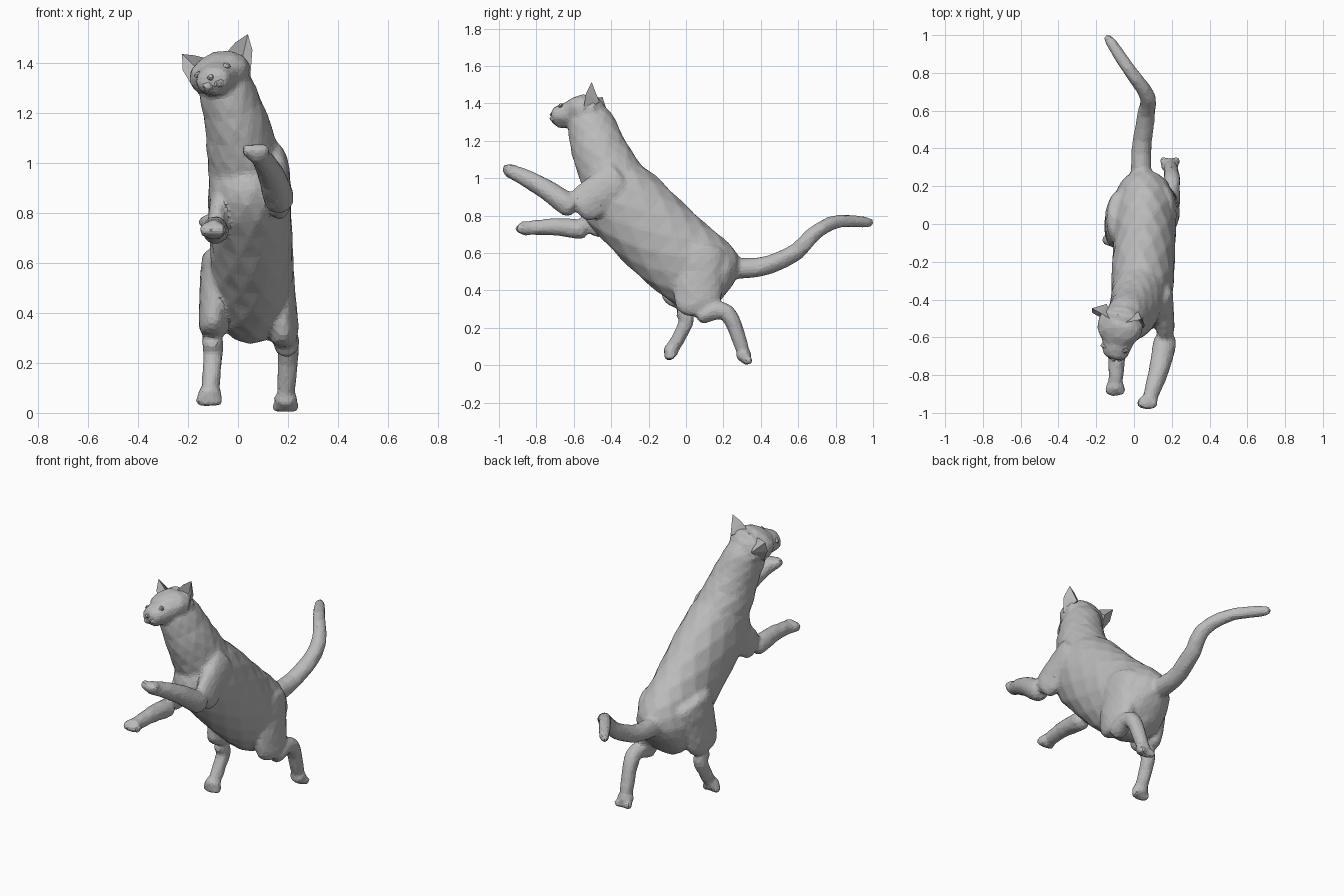
import bpy, bmesh, math, random
from mathutils import Vector, Matrix

random.seed(4)
default_cube = bpy.data.objects.get("Cube")
if default_cube:
    bpy.data.objects.remove(default_cube, do_unlink=True)

# One plain fur colour for the whole animal
grey = (.5, .5, .5, 1)
fur = bpy.data.materials.new("grey_fur")
fur.use_nodes = True
fur.diffuse_color = grey
fur.node_tree.nodes["Principled BSDF"].inputs["Base Color"].default_value = grey

SIDES = 12
RINGS = 18
ROUGHNESS = .003

# Head frame, turned and tilted toward the right
head_frame = (Matrix.Translation((-.075, -.55, 1.355))
              @ Matrix.Rotation(math.radians(-13), 4, "Z")
              @ Matrix.Rotation(math.radians(-16), 4, "Y"))


def finish(name, bm):
    """Roughen and store a bmesh as a flat-shaded object."""
    for vert in bm.verts:
        vert.co += Vector([random.uniform(-ROUGHNESS, ROUGHNESS) for axis in "xyz"])
    bmesh.ops.recalc_face_normals(bm, faces=bm.faces)
    bmesh.ops.triangulate(bm, faces=bm.faces)
    mesh = bpy.data.meshes.new(name)
    bm.to_mesh(mesh)
    bm.free()
    mesh.materials.append(fur)
    part = bpy.data.objects.new(name, mesh)
    bpy.context.collection.objects.link(part)
    return part


def along(points, t):
    """Point on a smooth curve through all the given points."""
    last = len(points) - 1
    index = min(int(t * last), last - 1)
    t = t * last - index
    before, start = points[max(index - 1, 0)], points[index]
    end, after = points[index + 1], points[min(index + 2, last)]
    leave, arrive = (end - before) / 2, (after - start) / 2
    rest = end - start
    return (start + leave * t + (rest * 3 - leave * 2 - arrive) * t ** 2
            + (leave + arrive - rest * 2) * t ** 3)


def tube(bm, path, first, final, depth=1, blunt=8, frame=Matrix()):
    """Tapered oval tube with domed ends; depth is its height over its width."""
    points = [Vector(point) for point in path]
    steps = [(1 - math.cos(math.pi * ring / RINGS)) / 2 for ring in range(RINGS + 1)]
    centres = [along(points, step) for step in steps]
    rings = []
    for index, (step, centre) in enumerate(zip(steps, centres)):
        tangent = centres[min(index + 1, RINGS)] - centres[max(index - 1, 0)]
        tangent.normalize()
        wide = (Vector((1, 0, 0)) - tangent * tangent.x).normalized()
        deep = tangent.cross(wide) * depth
        dome = math.sqrt(1 - abs(2 * step - 1) ** blunt)
        radius = (first + (final - first) * step) * max(dome, .1)
        ring = []
        for side in range(SIDES):
            angle = math.tau * (side + index % 2 / 2) / SIDES
            offset = wide * math.cos(angle) + deep * math.sin(angle)
            ring.append(bm.verts.new(frame @ (centre + offset * radius)))
        rings.append(ring)
    for lower, upper in zip(rings, rings[1:]):
        for side in range(SIDES):
            bm.faces.new((lower[side - 1], lower[side], upper[side], upper[side - 1]))
    bm.faces.new(rings[0])
    bm.faces.new(rings[-1])


def ball(bm, centre, size, frame=Matrix()):
    matrix = frame @ Matrix.Translation(centre) @ Matrix.Diagonal((*size, 1))
    bmesh.ops.create_icosphere(bm, subdivisions=2, radius=1, matrix=matrix)


def leg(bm, root, knee, ankle, paw, bulk, calf):
    """Muscled upper leg, slim lower leg and a four-toed paw."""
    tube(bm, (root, knee), bulk, bulk * .7, depth=2, blunt=6)
    tube(bm, (knee, ankle, paw), calf, .035)
    centre = Vector(paw)
    toward_ankle = (Vector(ankle) - centre).normalized()
    ball(bm, centre + toward_ankle * .03, (.049, .042, .04))
    for toe in (-1.5, -.5, .5, 1.5):
        offset = Vector((toe * .024, abs(toe) * .008, 0))
        ball(bm, centre + offset, (.018, .028, .026))


def face_part(name, centre, size):
    bm = bmesh.new()
    ball(bm, centre, size, head_frame)
    finish(name, bm)


def ear(name, side):
    """Pointed ear with a hollow front and a rounded back."""
    bm = bmesh.new()
    outline = ((.12, .03, -.03), (.15, .045, .06), (.14, .07, .125),
               (.09, .05, .105), (.03, .03, .07))
    rim = [bm.verts.new((x * side, y, z)) for x, y, z in outline]
    hollow = bm.verts.new((.1 * side, .07, .05))
    back = bm.verts.new((.09 * side, .11, .03))
    for index, corner in enumerate(rim):
        bm.faces.new((rim[index - 1], corner, hollow))
        bm.faces.new((corner, rim[index - 1], back))
    bm.transform(head_frame)
    finish(name, bm)


# Trunk, neck and tail
skin = bmesh.new()
tube(skin, ((.05, .22, .39), (.055, -.1, .64), (.03, -.49, 1.03)),
     .165, .17, depth=1.35, blunt=5)
tube(skin, ((.04, -.33, .88), (0, -.455, 1.13), (-.07, -.53, 1.37)),
     .165, .1, depth=1.15)
tube(skin, ((.04, .18, .52), (.04, .4, .525), (.065, .58, .6), (.07, .68, .7),
            (-.02, .81, .77), (-.15, 1, .76)), .058, .03, blunt=20)

# Legs in order: raised left front, right front, stretched left hind, right hind
leg(skin, (.14, -.33, 1), (.17, -.59, .83), (.13, -.78, .96), (.07, -.96, 1.05),
    .065, .07)
leg(skin, (-.05, -.36, .9), (-.09, -.53, .72), (-.09, -.7, .74), (-.1, -.89, .73),
    .055, .058)
leg(skin, (.14, .07, .65), (.19, .06, .26), (.2, .22, .28), (.19, .32, .026),
    .08, .055)
leg(skin, (-.07, .05, .65), (-.105, -.03, .3), (-.1, 0, .23), (-.115, -.095, .05),
    .08, .045)

# Skull with cheeks, tapering to a blunt muzzle
ball(skin, (0, .01, 0), (.13, .12, .09), head_frame)
tube(skin, ((0, .1, 0), (0, -.17, -.03)), .13, .06, depth=.8, frame=head_frame)
ball(skin, (0, -.11, -.06), (.045, .05, .03), head_frame)

# Fuse everything into one seamless, faceted skin
body = finish("body", skin)
fuse = body.modifiers.new("fuse", "REMESH")
fuse.mode = "VOXEL"
fuse.voxel_size = .012
relax = body.modifiers.new("relax", "SMOOTH")
relax.iterations = 4
facet = body.modifiers.new("facet", "DECIMATE")
facet.ratio = .2

# Ears and face, with paired features mirrored
for label, side in (("left", 1), ("right", -1)):
    ear(label + "_ear", side)
    face_part(label + "_eye", (side * .055, -.108, .015), (.022, .014, .013))
    face_part(label + "_whisker_pad", (side * .02, -.15, -.045), (.026, .024, .02))
face_part("nose", (0, -.168, -.015), (.014, .012, .011))
